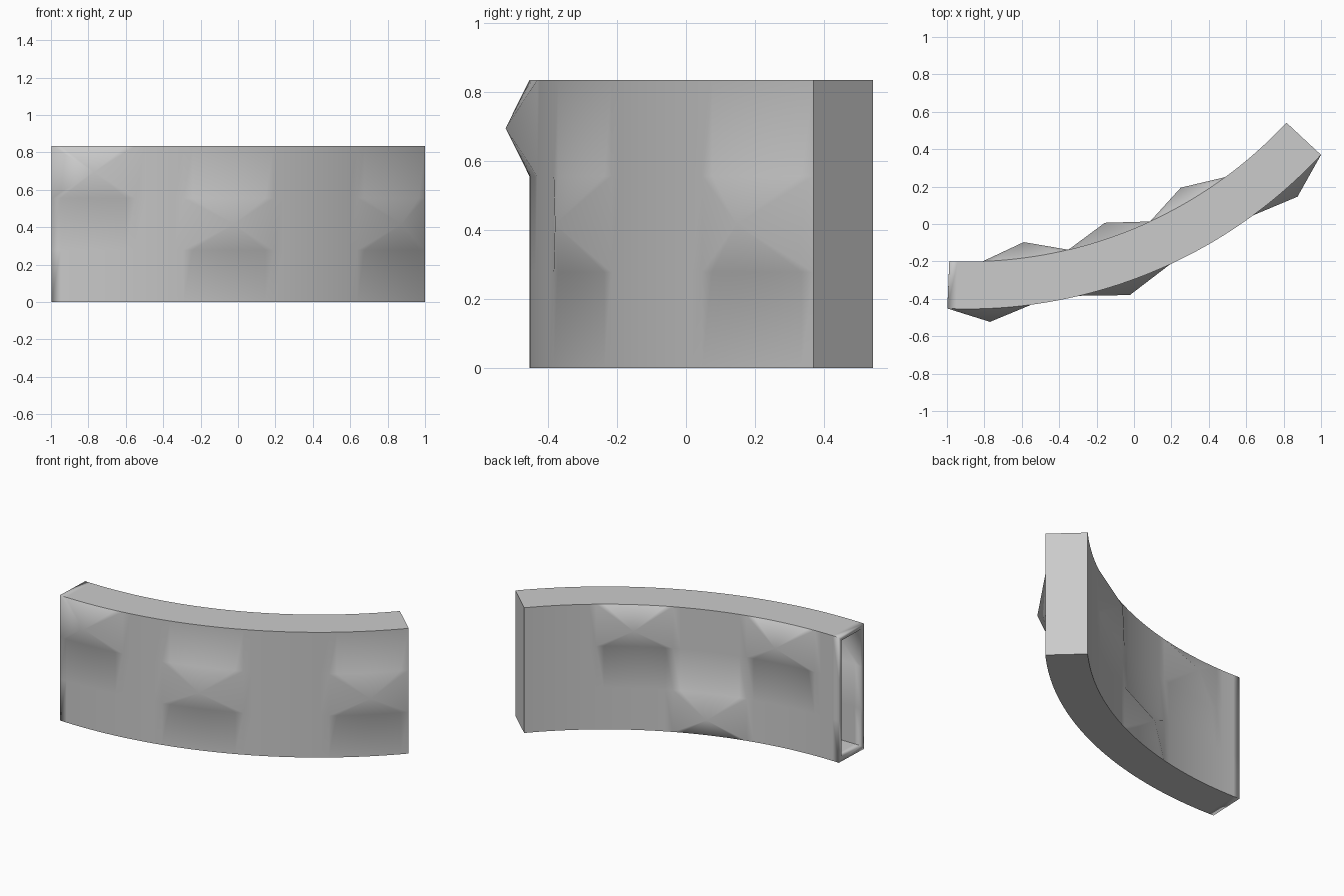
import bpy, bmesh
from math import sin, cos, radians, ceil

if "Cube" in bpy.data.objects:
    bpy.data.objects.remove(bpy.data.objects["Cube"])

CX, CY = -0.89, 2.126            # centre of the arc
R_FRONT, R_BACK = 2.58, 2.327
ROWS = [0, 0.278, 0.556, 0.835]
STOPS = [-2.4, 2.0, 7.6, 13.4, 24.8, 36.3, 47.1]

# raised stones: (start stop, end stop, row)
FRONT_STONES = [(-2.4, 7.6, 2), (13.4, 24.8, 1), (36.3, 47.1, 1)]
BACK_STONES = [(2.0, 13.4, 2), (13.4, 24.8, 0), (24.8, 36.3, 2)]
APEX_FRONT, APEX_BACK = 2.652, 2.243

# arc angles, evenly divided between the stops
angles = [STOPS[0]]
for a, b in zip(STOPS, STOPS[1:]):
    n = ceil((b - a) / 1.2)
    angles += [a + (b - a) * i / n for i in range(1, n)] + [b]
N = len(angles)


def point(r, deg, z):
    t = radians(deg)
    return (CX + r * sin(t), CY - r * cos(t), z)


bm = bmesh.new()


def curved_side(r, stones, apex_r):
    g = [[bm.verts.new(point(r, a, z)) for z in ROWS] for a in angles]
    taken = set()
    for a, b, row in stones:
        i0, i1 = angles.index(a), angles.index(b)
        taken |= {(i, row) for i in range(i0, i1)}
        # low pyramid fanned out to a single peak
        peak = bm.verts.new(point(apex_r, (a + b) / 2, (ROWS[row] + ROWS[row + 1]) / 2))
        loop = [g[i][row] for i in range(i0, i1 + 1)]
        loop += [g[i][row + 1] for i in range(i1, i0 - 1, -1)]
        for p, q in zip(loop, loop[1:] + loop[:1]):
            bm.faces.new((p, q, peak))
    for i in range(N - 1):
        for k in range(3):
            if (i, k) not in taken:
                bm.faces.new((g[i][k], g[i + 1][k], g[i + 1][k + 1], g[i][k + 1]))
    return g


front = curved_side(R_FRONT, FRONT_STONES, APEX_FRONT)
back = curved_side(R_BACK, BACK_STONES, APEX_BACK)

# top and bottom
for i in range(N - 1):
    for k in (0, 3):
        bm.faces.new((front[i][k], front[i + 1][k], back[i + 1][k], back[i][k]))
# closed right end; the left end stays open
bm.faces.new(front[-1] + back[-1][::-1])

# make all faces point outwards, judged by the top face
bmesh.ops.recalc_face_normals(bm, faces=bm.faces)
bm.normal_update()
top = max(bm.faces, key=lambda f: f.calc_center_median().z)
if top.normal.z < 0:
    bmesh.ops.reverse_faces(bm, faces=bm.faces)

me = bpy.data.meshes.new("curved_wall")
bm.to_mesh(me)
bm.free()
wall = bpy.data.objects.new("curved_wall", me)
bpy.context.collection.objects.link(wall)
bpy.context.view_layer.objects.active = wall
wall.select_set(True)
bpy.ops.object.shade_smooth_by_angle(angle=radians(45))

# hollow shell thickness, grown inwards
sol = wall.modifiers.new("shell", 'SOLIDIFY')
sol.thickness = 0.03
sol.offset = -1
sol.use_even_offset = True
